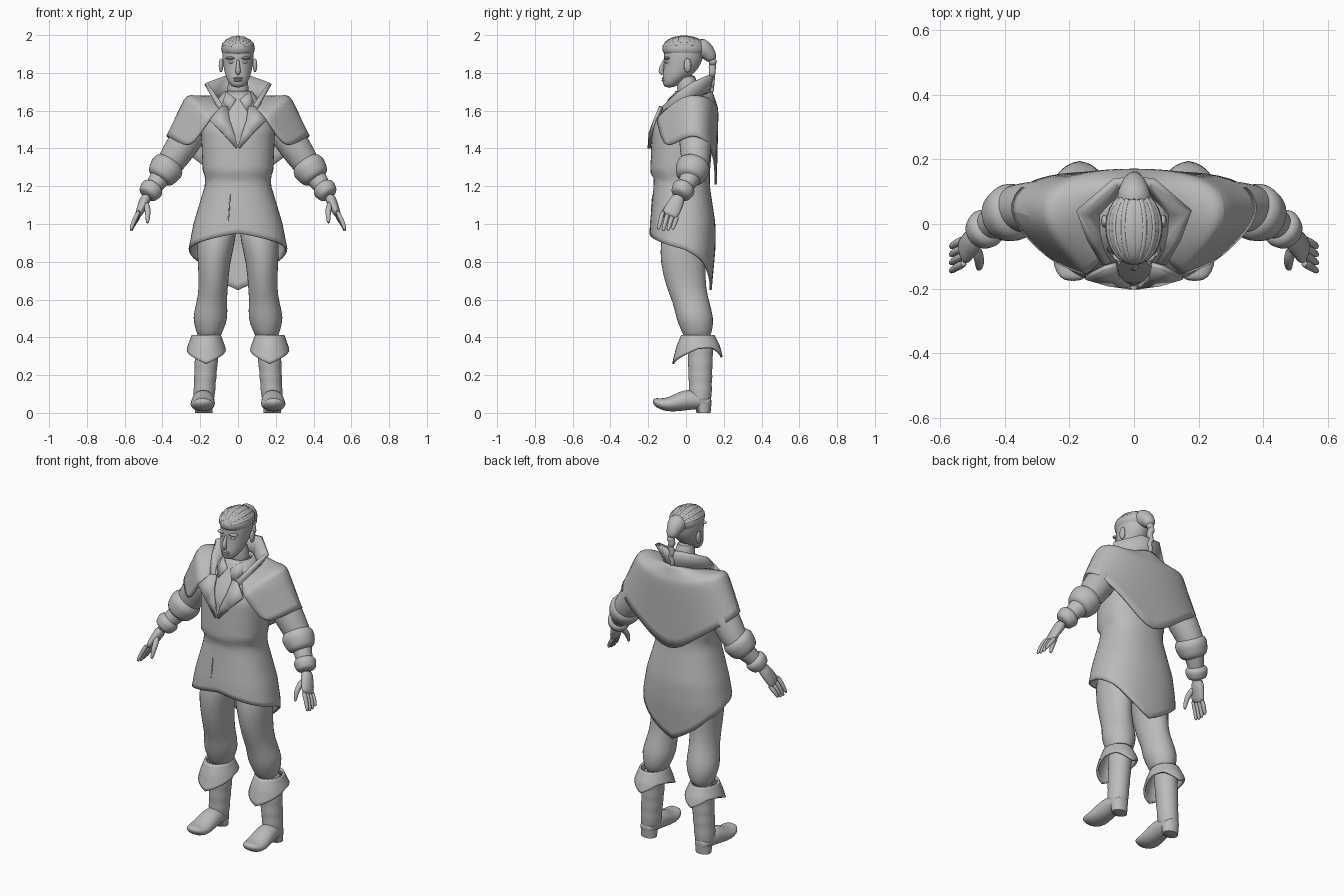
import bpy
import bmesh
from math import sin, cos, pi, radians, copysign
from mathutils import Vector, Matrix

default_cube = bpy.data.objects.get("Cube")
if default_cube:
    bpy.data.objects.remove(default_cube, do_unlink=True)

GREY = (.5, .5, .5, 1)
clay = bpy.data.materials.new("plain grey")
clay.use_nodes = True
clay.diffuse_color = GREY
clay.node_tree.nodes["Principled BSDF"].inputs["Base Color"].default_value = GREY
X_AXIS, Y_AXIS = Vector((1, 0, 0)), Vector((0, 1, 0))


def finish(name, bm, mirror=False, smooth=0, thick=0, sharp=60):
    """Turn a bmesh into a shaded object with the usual modifiers."""
    bmesh.ops.recalc_face_normals(bm, faces=bm.faces)
    mesh = bpy.data.meshes.new(name)
    bm.to_mesh(mesh)
    bm.free()
    mesh.materials.append(clay)
    mesh.shade_smooth()
    mesh.set_sharp_from_angle(angle=radians(sharp))
    obj = bpy.data.objects.new(name, mesh)
    bpy.context.collection.objects.link(obj)
    if mirror:
        obj.modifiers.new("mirror", "MIRROR").use_clip = True
    if smooth:
        subdivision = obj.modifiers.new("subdivision", "SUBSURF")
        subdivision.levels = subdivision.render_levels = smooth
    if thick:
        solid = obj.modifiers.new("thickness", "SOLIDIFY")
        solid.thickness, solid.offset = thick, 0


def skin(name, rows, closed=False, caps=False, **options):
    """Join rows of points into a surface."""
    bm = bmesh.new()
    loops = [[bm.verts.new(point) for point in row] for row in rows]
    count = len(loops[0])
    for upper, lower in zip(loops, loops[1:]):
        for i in range(count if closed else count - 1):
            j = (i + 1) % count
            bm.faces.new((upper[i], upper[j], lower[j], lower[i]))
    if caps:
        bm.faces.new(loops[0])
        bm.faces.new(loops[-1])
    finish(name, bm, **options)


def ball(name, centre, radii, mirror=False):
    """Ellipsoid from a sphere primitive."""
    bm = bmesh.new()
    place = Matrix.Translation(centre) @ Matrix.Diagonal((*radii, 1))
    bmesh.ops.create_uvsphere(bm, u_segments=24, v_segments=16, radius=1, matrix=place)
    finish(name, bm, mirror=mirror)


def tube(name, points, ref=X_AXIS, level=False, sides=16, mirror=True, smooth=1):
    """Sweep an ellipse through (x, y, z, radius along ref, other radius)."""
    centres = [Vector(point[:3]) for point in points]
    rows = []
    for i, point in enumerate(points):
        along = centres[min(i + 1, len(points) - 1)] - centres[max(i - 1, 0)]
        along = Vector((0, 0, -1)) if level else along.normalized()
        u = (ref - along * ref.dot(along)).normalized()
        v = along.cross(u)
        angles = [2 * pi * k / sides for k in range(sides)]
        rows.append([centres[i] + u * point[3] * cos(t) + v * point[-1] * sin(t) for t in angles])
    skin(name, rows, closed=True, caps=True, mirror=mirror, smooth=smooth, sharp=80)


def look_up(table, key):
    """Linear interpolation in a table sorted by its first column."""
    for low, high in zip(table, table[1:]):
        if key <= high[0]:
            f = max(0, (key - low[0]) / (high[0] - low[0]))
            return [p + (q - p) * f for p, q in zip(low[1:], high[1:])]
    return table[-1][1:]


def squash(value, power):
    return copysign(abs(value) ** power, value)


def garment(name, top, profile, hem, centre=0, steps=28, sides=48, power=1, mirror=False):
    """Hanging cloth: profile is (z, half width, front y, back y), hem is (degrees, z)."""
    rows = []
    for step in range(steps + 1):
        row = []
        for k in range(sides):
            turn = 2 * pi * k / sides
            low = look_up(hem, 180 - abs(180 - 360 * k / sides))[0]
            z = top + (low - top) * step / steps
            width, front, back = look_up(profile, z)
            x = centre + width * squash(sin(turn), power)
            y = (front + back) / 2 + (front - back) / 2 * squash(cos(turn), power)
            row.append((x, y, z))
        rows.append(row)
    skin(name, rows, closed=True, thick=.012, mirror=mirror)


def cuff(name, start, end, size):
    """Rounded band of cloth around a limb."""
    swell = (.7, 1, 1.08, 1, .94, .7)
    last = len(swell) - 1
    tube(name, [(*start.lerp(end, k / last), size * s) for k, s in enumerate(swell)], ref=Y_AXIS)


# Long coat with a pointed tail
garment("coat", 1.7,
        [(.65, .27, -.2, .13), (.87, .255, -.19, .15), (1, .23, -.185, .15), (1.2, .17, -.165, .12),
         (1.25, .167, -.165, .12), (1.27, .18, -.183, .12), (1.5, .19, -.175, .14),
         (1.57, .17, -.14, .13), (1.7, .07, -.05, .08)],
        [(0, .95), (90, .87), (130, .8), (180, .65)], power=.85)
tube("front_placket", [(-.04, -.178, 1.17, .004), (-.055, -.188, .95, .004)], sides=6, mirror=False)

# Shoulder cape: each column hangs from the neck over the shoulder to the hem
cape_columns = [((.15, -.155, 1.55), (.255, -.11, 1.4)), ((.22, -.08, 1.63), (.33, -.04, 1.44)),
                ((.28, .01, 1.69), (.39, .04, 1.48)), ((.27, .11, 1.67), (.35, .13, 1.43)),
                ((.16, .16, 1.62), (.18, .16, 1.31)), ((0, .17, 1.6), (0, .155, 1.16))]
cape = []
for k, (shoulder, hem) in enumerate(cape_columns):
    turn = radians(45 + 27 * k)
    neck = Vector((.12 * sin(turn), -.14 * cos(turn), 1.65 - .05 * cos(turn)))
    shoulder, hem = Vector(shoulder), Vector(hem)
    cape.append([neck, neck.lerp(shoulder, .8), shoulder, shoulder.lerp(hem, .4), hem])
cape[-1] = [Vector((0, p.y, p.z)) for p in cape[-1]]
skin("shoulder_cape", cape, mirror=True, thick=.012, smooth=2)

# Standing collar, lapels and shirt collar
collar_edge = [(0, .135, 1.78), (.06, .13, 1.785), (.17, .036, 1.745), (.135, -.05, 1.69), (.09, -.125, 1.62)]
skin("collar", [[(x, y, z), (x * .75, y * .9, z - .06), (x * .62, y * .85, z - .12)] for x, y, z in collar_edge],
     mirror=True, thick=.024)
skin("lapel", [[(.055, -.125, 1.62), (.09, -.135, 1.62)], [(.045, -.165, 1.55), (.15, -.165, 1.55)],
               [(.02, -.19, 1.48), (.08, -.185, 1.48)], [(0, -.195, 1.41), (.01, -.195, 1.4)]],
     mirror=True, thick=.016)
skin("shirt_collar", [[(.06, .03, 1.7), (.08, .03, 1.66)], [(.06, -.05, 1.7), (.08, -.08, 1.64)],
                      [(.01, -.09, 1.66), (.045, -.12, 1.6)]], mirror=True, thick=.01)
tube("shirt_front", [(0, -.08, 1.65, .01), (0, -.15, 1.55, .01), (0, -.18, 1.43, .006)], sides=8, mirror=False)

# Neck, head and face
tube("neck", [(0, .02, 1.62, .065), (0, .01, 1.7, .056), (0, 0, 1.8, .056)], mirror=False)
skull = [(1.72, .03, -.118, -.06), (1.76, .058, -.127, -.01), (1.8, .072, -.122, .05),
         (1.85, .081, -.116, .083), (1.9, .086, -.12, .097), (1.95, .08, -.11, .09), (1.98, .04, -.06, .05)]
tube("head", [(0, (front + back) / 2, z, width, (back - front) / 2) for z, width, front, back in skull],
     level=True, sides=20, mirror=False)
tube("nose", [(0, -.11, 1.875, .008), (0, -.128, 1.835, .01), (0, -.137, 1.81, .016), (0, -.12, 1.79, .012)],
     mirror=False, sides=10)
for name, z in (("upper_lip", 1.772), ("lower_lip", 1.76)):
    ball(name, (0, -.115, z), (.026, .014, .007))
ball("brow", (.036, -.1, 1.878), (.03, .018, .008), mirror=True)
ball("eye", (.034, -.1, 1.857), (.016, .012, .008), mirror=True)
ball("ear", (.09, .008, 1.84), (.012, .02, .037), mirror=True)

# Swept hair with ridges, and a hanging braid
ball("hair", (0, -.01, 1.93), (.089, .116, .065))
for k in range(-3, 4):
    lean = k * .4
    sweep = [radians(angle) for angle in range(20, 170, 20)]
    tube("hair_ridge", [(.084 * sin(lean) * sin(t), -.01 - .11 * cos(t), 1.93 + .06 * cos(lean) * sin(t), .01)
                        for t in sweep], sides=8, mirror=False)
tube("hair_knot", [(0, .05, 1.94, .06), (0, .1, 1.925, .052), (0, .13, 1.89, .036), (0, .14, 1.86, .025)],
     mirror=False)
braid = []
for k in range(13):
    drop = k / 12
    girth = (.027 if k % 2 else .018) * (1 - .45 * drop)
    braid.append((.005 * (-1) ** (k // 2), .142 - .008 * drop, 1.875 - .18 * drop, girth))
tube("braid", braid, mirror=False, sides=10)

# Arms with rolled elbow cuffs and glove cuffs
shoulder_joint, elbow, wrist = Vector((.2, .05, 1.56)), Vector((.38, .05, 1.29)), Vector((.49, -.04, 1.14))
tube("sleeve", [(*shoulder_joint, .09), (*shoulder_joint.lerp(elbow, .5), .088),
                (*shoulder_joint.lerp(elbow, .8), .078), (*elbow, .07),
                (*elbow.lerp(wrist, .4), .05), (*wrist, .04)], ref=Y_AXIS)
cuff("elbow_cuff", shoulder_joint.lerp(elbow, .82), elbow.lerp(wrist, .38), .087)
cuff("glove_cuff", elbow.lerp(wrist, .55), elbow.lerp(wrist, .95), .06)
tube("palm", [(*elbow.lerp(wrist, .9), .036, .032), (.505, -.058, 1.1, .043, .027),
              (.522, -.08, 1.06, .047, .021), (.532, -.09, 1.04, .04, .014)], ref=Y_AXIS)
for k, digit in enumerate(("index", "middle", "ring", "little")):
    knuckle = Vector((.52, -.12 + .025 * k, 1.075 - .01 * k))
    tip = Vector((.567, knuckle.y - .027, .958 + .008 * abs(k - 1.4)))
    middle = knuckle.lerp(tip, .5) + X_AXIS * .006
    tube(digit + "_finger", [(*knuckle, .014), (*middle, .0135), (*middle.lerp(tip, .8), .011), (*tip, .005)],
         ref=Y_AXIS, sides=8)
tube("thumb", [(.487, -.07, 1.115, .018), (.478, -.11, 1.075, .018), (.477, -.13, 1.04, .014),
               (.48, -.14, 1, .008)], sides=8)

# Breeches gathered below the knee
tube("breeches", [(.1, 0, 1.02, .1, .12), (.117, -.012, .9, .104, .125), (.128, -.018, .8, .087, .122),
                  (.13, 0, .66, .077, .106), (.14, .03, .58, .082, .098), (.147, .047, .5, .097, .102),
                  (.15, .057, .44, .074, .085), (.155, .06, .38, .055, .065)], level=True)

# Boots with turned-down tops
garment("boot_top", .41, [(.25, .122, -.07, .2), (.35, .094, -.045, .175), (.41, .072, -.02, .145)],
        [(0, .26), (90, .34), (130, .345), (180, .295)], centre=.168, steps=8, sides=32, mirror=True)
shaft = []
for k in range(11):
    wrinkle = .003 * (-1) ** k
    shaft.append((.16 + .0022 * k, .076, .4 - .035 * k, .066 - .001 * k + wrinkle, .071 - .0012 * k + wrinkle))
tube("boot_shaft", shaft, level=True)
tube("foot", [(.182, .135, .055, .025, .02), (.182, .12, .055, .045, .038), (.182, .06, .07, .055, .052),
              (.184, 0, .07, .06, .057), (.186, -.06, .05, .066, .045), (.188, -.11, .043, .066, .036),
              (.188, -.15, .052, .055, .027), (.188, -.175, .07, .03, .012)])
tube("heel", [(.182, .09, .05, .05, .045), (.182, .093, 0, .046, .037)], level=True, smooth=0)
